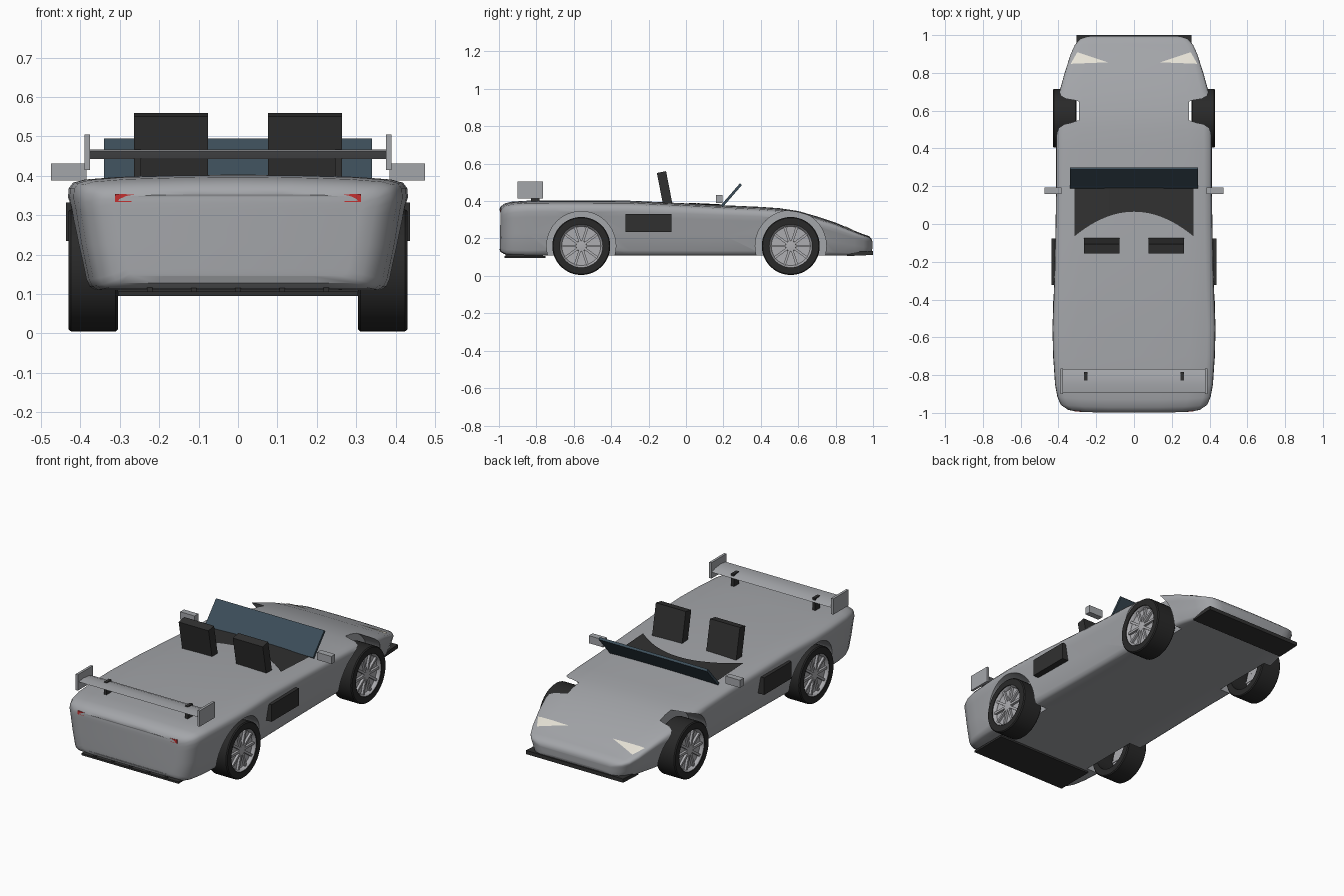
import bpy, bmesh, math
from mathutils import Matrix, Vector

if "Cube" in bpy.data.objects:
    bpy.data.objects.remove(bpy.data.objects["Cube"])


def material(name, rgb):
    m = bpy.data.materials.new(name)
    m.diffuse_color = (*rgb, 1)
    m.use_nodes = True
    m.node_tree.nodes["Principled BSDF"].inputs["Base Color"].default_value = m.diffuse_color
    return m


SILVER = material("silver_paint", (0.37, 0.38, 0.40))
RIM = material("rim_metal", (0.42, 0.42, 0.44))
BLACK = material("black_trim", (0.03, 0.03, 0.03))
RUBBER = material("tyre_rubber", (0.022, 0.022, 0.022))
GLASS = material("tinted_glass", (0.045, 0.075, 0.10))
RED = material("red_lamp", (0.55, 0.03, 0.03))
CREAM = material("cream_lamp", (0.80, 0.77, 0.68))


def make(name, verts, faces, mat, smooth=None):
    bm = bmesh.new()
    vs = [bm.verts.new(v) for v in verts]
    for f in faces:
        bm.faces.new([vs[i] for i in f])
    bmesh.ops.remove_doubles(bm, verts=bm.verts, dist=1e-5)
    bmesh.ops.recalc_face_normals(bm, faces=bm.faces)
    me = bpy.data.meshes.new(name)
    bm.to_mesh(me)
    bm.free()
    me.materials.append(mat)
    ob = bpy.data.objects.new(name, me)
    bpy.context.collection.objects.link(ob)
    if smooth:
        smooth_object(ob, smooth)
    return ob


def smooth_object(ob, angle):
    bpy.ops.object.select_all(action='DESELECT')
    ob.select_set(True)
    bpy.context.view_layer.objects.active = ob
    bpy.ops.object.shade_smooth_by_angle(angle=math.radians(angle))


def box(name, size, loc, mat, rot_x=0.0):
    m = Matrix.Translation(loc) @ Matrix.Rotation(rot_x, 4, 'X')
    verts = [m @ Vector((size[0] * a / 2, size[1] * b / 2, size[2] * c / 2))
             for a in (-1, 1) for b in (-1, 1) for c in (-1, 1)]
    faces = [(0, 1, 3, 2), (4, 6, 7, 5), (0, 4, 5, 1), (2, 3, 7, 6), (0, 2, 6, 4), (1, 5, 7, 3)]
    return make(name, verts, faces, mat)


def prism(name, pts, mat, smooth=None):
    """Extrude between two matching outlines given as (front, back) point pairs."""
    n = len(pts)
    verts = [p[0] for p in pts] + [p[1] for p in pts]
    faces = [tuple(range(n)), tuple(range(n, 2 * n))]
    faces += [(i, (i + 1) % n, n + (i + 1) % n, n + i) for i in range(n)]
    return make(name, verts, faces, mat, smooth)


def lathe(name, profile, centre, mat, closed, side=1, seg=48):
    """Turn an (offset, radius) profile around the x axis."""
    verts, faces, n = [], [], len(profile)
    for s in range(seg):
        a = 2 * math.pi * s / seg
        verts += [(centre[0] + side * o, centre[1] + r * math.cos(a), centre[2] + r * math.sin(a))
                  for o, r in profile]
    for s in range(seg):
        t = (s + 1) % seg
        for i in range(n if closed else n - 1):
            j = (i + 1) % n
            faces.append((s * n + i, s * n + j, t * n + j, t * n + i))
    return make(name, verts, faces, mat, 35)


# Body stations: y, half width, bottom, top
STATIONS = [
    (-0.998, .31, .145, .355), (-0.992, .35, .128, .370), (-0.97, .388, .116, .387),
    (-0.93, .406, .112, .397), (-0.85, .418, .11, .402), (-0.7, .428, .11, .403),
    (-0.55, .432, .11, .403), (-0.3, .422, .11, .402), (0.0, .415, .11, .388),
    (0.2, .412, .11, .378), (0.4, .412, .11, .369), (0.5, .41, .11, .362),
    (0.6, .407, .11, .347), (0.7, .395, .11, .318), (0.8, .367, .11, .285),
    (0.9, .335, .11, .242), (0.95, .312, .11, .222), (0.98, .285, .115, .212),
    (0.992, .25, .13, .198), (0.996, .22, .145, .185)]
# Half cross-section as fractions of half width and height, bottom to top
SECTION = [(0, 0), (.6, 0), (.85, 0), (.885, .03), (.905, .09), (.95, .4), (.985, .7), (1, .8),
           (.995, .88), (.97, .93), (.9, .957), (.7, .98), (.35, .995), (0, 1)]


def top(x, y):
    """Height of the upper body surface."""
    for a, b in zip(STATIONS, STATIONS[1:]):
        if a[0] <= y <= b[0]:
            t = (y - a[0]) / (b[0] - a[0])
            hw, zb, zt = [a[k] + t * (b[k] - a[k]) for k in (1, 2, 3)]
            break
    u = min(abs(x) / hw, 0.999)
    for p, q in zip(SECTION[7:], SECTION[8:]):
        if q[0] <= u <= p[0]:
            v = p[1] + (q[1] - p[1]) * (p[0] - u) / (p[0] - q[0])
            return zb + v * (zt - zb)


def patch(name, fn, nu, nv, mat):
    """Thin skin laid over the upper body; fn maps 0..1 squares to (x, y)."""
    verts = []
    for i in range(nu + 1):
        for j in range(nv + 1):
            x, y = fn(i / nu, j / nv)
            verts.append((x, y, top(x, y) + 0.004))
    w = nv + 1
    faces = [(i * w + j, i * w + j + 1, i * w + w + j + 1, i * w + w + j)
             for i in range(nu) for j in range(nv)]
    ob = make(name, verts, faces, mat, 40)
    if ob.data.polygons[0].normal.z < 0:
        ob.data.flip_normals()
    return ob


# Body shell
n = len(SECTION)
N = 2 * n - 2
verts, faces = [], []
for y, hw, zb, zt in STATIONS:
    half = [(u * hw, zb + v * (zt - zb)) for u, v in SECTION]
    ring = half + [(-x, z) for x, z in half[-2:0:-1]]
    verts += [(x, y + (.02 * (x / .43) ** 4 if y < -.9 else 0), z) for x, z in ring]
for s in range(len(STATIONS) - 1):
    for i in range(N):
        j = (i + 1) % N
        faces.append((s * N + i, s * N + j, s * N + N + j, s * N + N + i))
for base in (0, (len(STATIONS) - 1) * N):
    for i in range(n - 1):
        f = dict.fromkeys((base + i, base + i + 1, base + (N - i - 1) % N, base + (N - i) % N))
        faces.append(tuple(f))
body = make("body", verts, faces, SILVER)

# Wheel arches cut from the shell
for wy, r in ((-0.56, 0.185), (0.56, 0.19)):
    for side in (-1, 1):
        ring = [(wy + r * math.cos(a * math.pi / 24), .16 + r * math.sin(a * math.pi / 24))
                for a in range(48)]
        cutter = prism("arch_cutter", [((side * .29, y, z), (side * .6, y, z)) for y, z in ring], SILVER)
        mod = body.modifiers.new("arch", 'BOOLEAN')
        mod.operation, mod.solver, mod.object = 'DIFFERENCE', 'EXACT', cutter
        bpy.context.view_layer.objects.active = body
        bpy.ops.object.modifier_apply(modifier=mod.name)
        bpy.data.objects.remove(cutter)
smooth_object(body, 40)

# Wheels: tyre, dished rim and spokes
TYRE = [(-.0625, .115), (-.0625, .15), (-.057, .155), (.057, .155), (.0625, .15), (.0625, .115)]
DISC = [(.06, .117), (.052, .108), (.04, .104), (.038, .03), (.052, .026), (.055, .0)]
for wy in (-0.56, 0.56):
    for side in (-1, 1):
        c = (side * .3675, wy, .16)
        lathe("tyre", TYRE, c, RUBBER, True, side)
        lathe("rim", DISC, c, RIM, False, side)
        for k in range(10):
            a = 2 * math.pi * k / 10
            box("spoke", (.016, .085, .013),
                (side * .412, wy + .064 * math.cos(a), .16 + .064 * math.sin(a)), RIM, a)

# Cockpit opening with a curved rear edge
patch("cockpit", lambda u, v: (.315 * (2 * u - 1),
      (1 - v) * (.065 - .13 * (2 * u - 1) ** 2) + v * .2), 24, 8, BLACK)

# Windscreen
box("windscreen", (.68, .014, .155), (0, .243, .432), GLASS, -math.radians(41))

# Paired parts
for s in (-1, 1):
    box("seat", (.188, .05, .19), (s * .17, -.113, .462), BLACK, math.radians(11))
    box("mirror", (.09, .034, .043), (s * .43, .177, .41), SILVER)
    box("side_vent", (.06, .245, .097), (s * .407, -.2, .283), BLACK)
    box("wing_end_plate", (.014, .135, .09), (s * .383, -.833, .46), SILVER)
    box("wing_support", (.018, .045, .08), (s * .255, -.805, .428), BLACK)
    A, B, C = (.30, .91), (.14, .856), (.335, .848)
    patch("headlight", lambda u, v: tuple(
        (s if k == 0 else 1) * (A[k] + v * (B[k] + u * (C[k] - B[k]) - A[k])) for k in (0, 1)),
        8, 8, CREAM)
    lamp = [(.313, .334), (.313, .354), (.25, .352), (.262, .346), (.258, .34), (.272, .334)]
    prism("tail_light", [((s * x, -.993, z), (s * x, -.965, z)) for x, z in lamp], RED)

# Rear wing
FOIL = [(-.893, .462), (-.85, .467), (-.80, .462), (-.768, .45), (-.80, .443), (-.85, .446)]
prism("rear_wing", [((-.383, y, z), (.383, y, z)) for y, z in FOIL], SILVER, 40)

# Front splitter, thinner towards the back
LIP = [(.86, .106), (1.0, .112), (1.0, .133), (.93, .13), (.86, .116)]
prism("front_splitter", [((-.305, y, z), (.305, y, z)) for y, z in LIP], BLACK)

# Rear diffuser with small fins
box("diffuser", (.61, .22, .011), (0, -.86, .1), BLACK)
for k in range(-2, 3):
    box("diffuser_fin", (.014, .2, .014), (k * .112, -.865, .11), BLACK)
